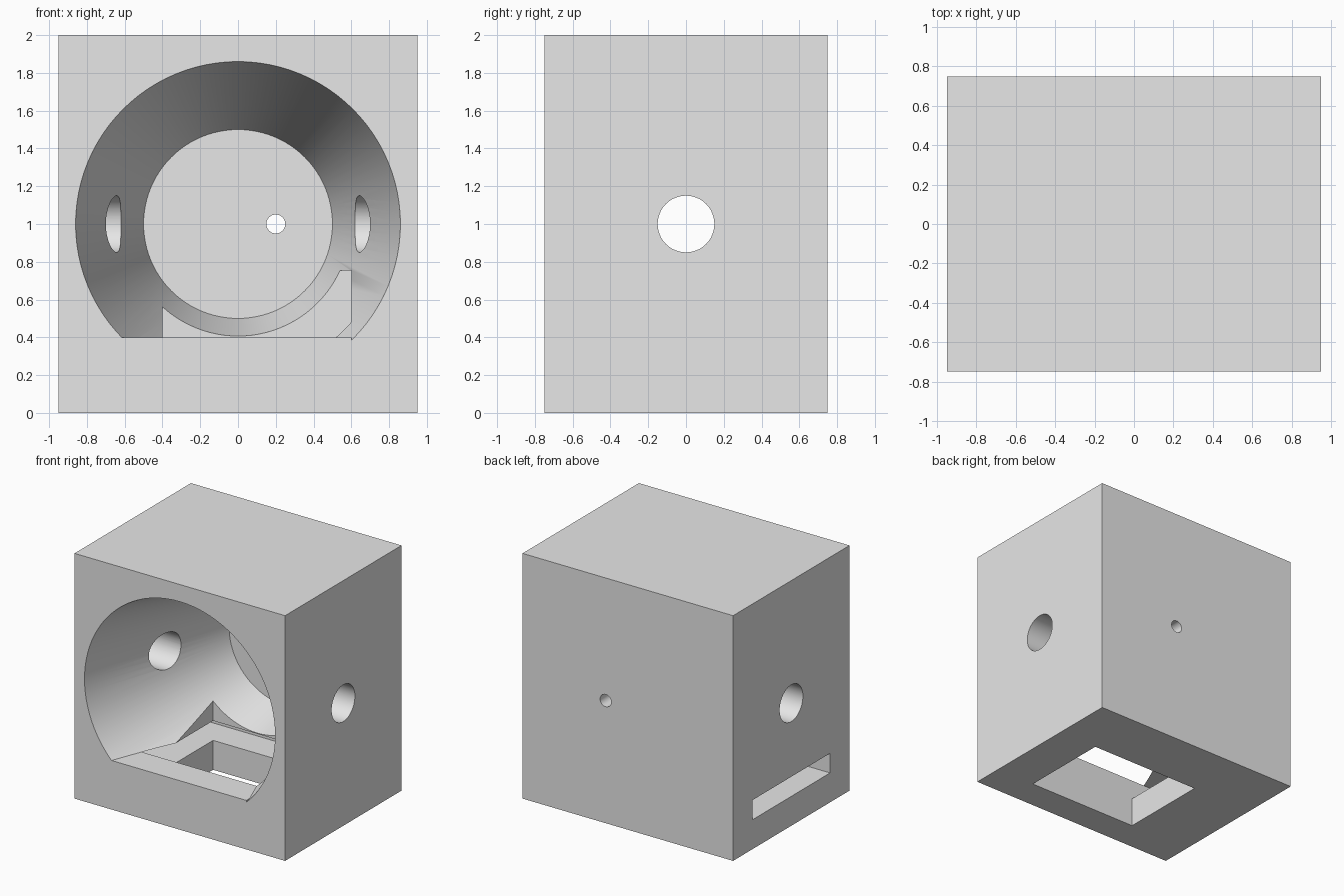
import bpy
from math import pi, radians
from mathutils import Matrix, Vector
import bmesh

if "Cube" in bpy.data.objects:
    bpy.data.objects.remove(bpy.data.objects["Cube"], do_unlink=True)

grey = bpy.data.materials.new("light_grey")
grey.use_nodes = True
grey.diffuse_color = (0.8, 0.8, 0.8, 1)
grey.node_tree.nodes["Principled BSDF"].inputs["Base Color"].default_value = (0.8, 0.8, 0.8, 1)


def to_object(name, bm):
    mesh = bpy.data.meshes.new(name)
    bm.to_mesh(mesh)
    bm.free()
    mesh.materials.append(grey)
    obj = bpy.data.objects.new(name, mesh)
    bpy.context.collection.objects.link(obj)
    return obj


def box(name, low, high):
    low, high = Vector(low), Vector(high)
    bm = bmesh.new()
    bmesh.ops.create_cube(bm, size=1, matrix=Matrix.Translation((low + high) / 2)
                          @ Matrix.Diagonal((*(high - low), 1)))
    return to_object(name, bm)


def round_cutter(name, start, end, r_start, r_end, sides=64):
    start, end = Vector(start), Vector(end)
    axis = end - start
    bm = bmesh.new()
    bmesh.ops.create_cone(bm, cap_ends=True, segments=sides, radius1=r_start, radius2=r_end,
                          depth=axis.length, matrix=Matrix.Translation((start + end) / 2)
                          @ axis.to_track_quat('Z', 'Y').to_matrix().to_4x4())
    return to_object(name, bm)


def cut(target, cutter):
    mod = target.modifiers.new("cut", 'BOOLEAN')
    mod.operation = 'DIFFERENCE'
    mod.solver = 'EXACT'
    mod.object = cutter
    bpy.context.view_layer.objects.active = target
    bpy.ops.object.modifier_apply(modifier=mod.name)
    bpy.data.objects.remove(cutter, do_unlink=True)


# Solid block
housing = box("housing", (-0.95, -0.75, 0), (0.95, 0.75, 2))

# Tapered cavity, open at the front, with a flat floor
taper = 0.36 / 1.35
cavity = round_cutter("cavity", (0, -0.85, 1), (0, 0.6, 1), 0.86 + 0.1 * taper, 0.5, 96)
cut(cavity, box("floor_block", (-1.2, -1, -0.5), (0.6, 1, 0.4)))
cut(housing, cavity)

# Tray slot from the right side, and the opening through the base
cut(housing, box("tray_slot", (-1.1, -0.5, 0.24), (0.6, 0.5, 0.4)))
cut(housing, box("base_opening", (-0.4, -0.5, -0.1), (0.6, 0.25, 0.755)))

# Cross hole through both sides, and the small hole in the back wall
cut(housing, round_cutter("side_hole", (-1.1, 0, 1), (1.1, 0, 1), 0.15, 0.15))
cut(housing, round_cutter("back_hole", (0.2, 0.5, 1), (0.2, 0.9, 1), 0.05, 0.05, 48))

# Smooth round walls, sharp edges
bpy.ops.object.select_all(action='DESELECT')
housing.select_set(True)
bpy.context.view_layer.objects.active = housing
bpy.ops.object.shade_smooth_by_angle(angle=radians(30))
